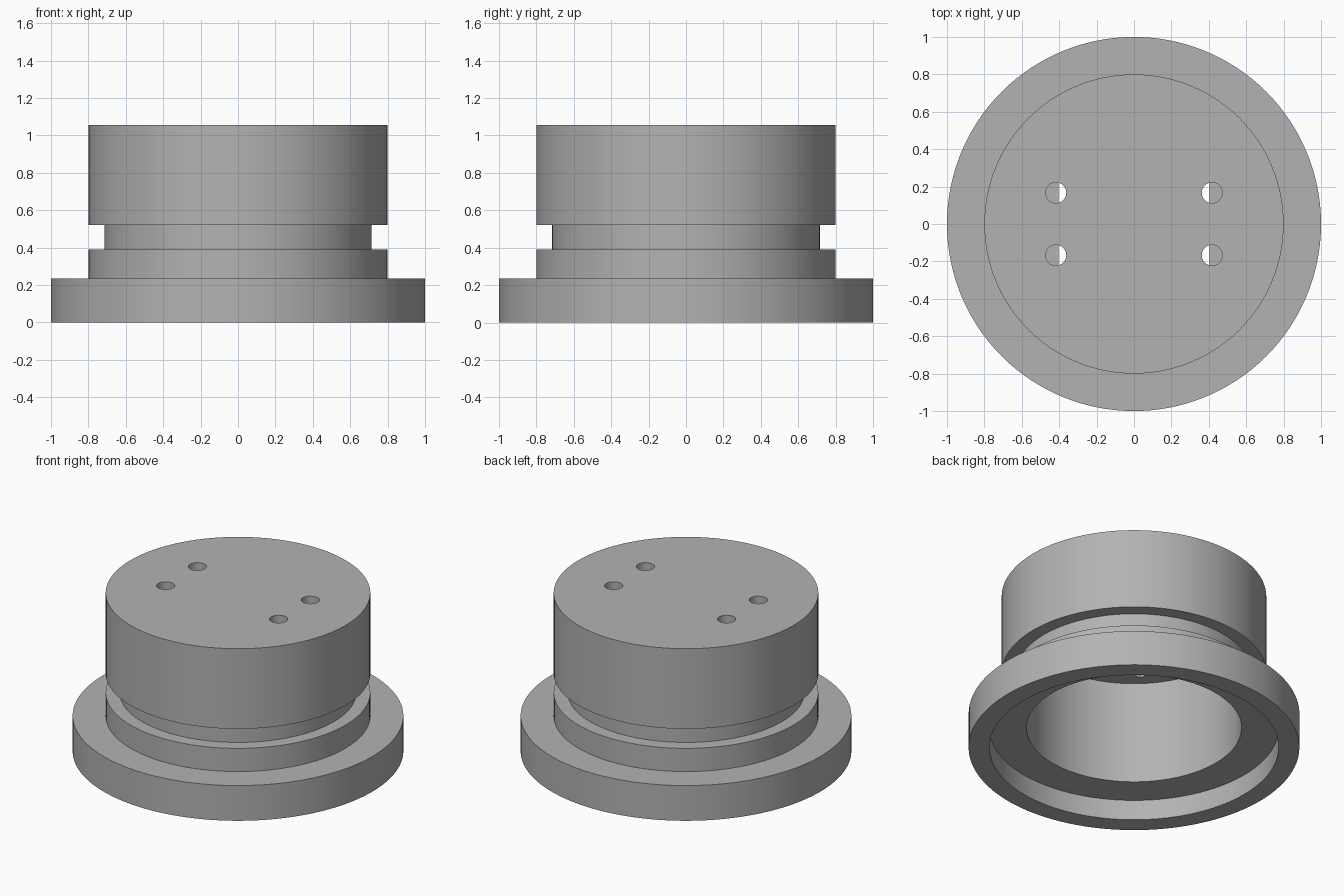
import bpy
import bmesh
from math import tau, radians
from mathutils import Matrix, Vector

cube = bpy.data.objects.get("Cube")
if cube:
    bpy.data.objects.remove(cube, do_unlink=True)

TOP = 1.055
CEILING = 0.82
POCKET_TOP = 0.94

grey = bpy.data.materials.new("plain grey")
grey.use_nodes = True
colour = (0.45, 0.45, 0.45, 1)
grey.diffuse_color = colour
grey.node_tree.nodes["Principled BSDF"].inputs["Base Color"].default_value = colour


def add_object(name, bm):
    bmesh.ops.recalc_face_normals(bm, faces=bm.faces)
    mesh = bpy.data.meshes.new(name)
    bm.to_mesh(mesh)
    bm.free()
    mesh.materials.append(grey)
    obj = bpy.data.objects.new(name, mesh)
    bpy.context.collection.objects.link(obj)
    return obj


def lathe(name, profile, steps=128):
    bm = bmesh.new()
    verts = [bm.verts.new((r, 0, z)) for r, z in profile]
    edges = [bm.edges.new(pair) for pair in zip(verts, verts[1:])]
    bmesh.ops.spin(bm, geom=verts + edges, axis=(0, 0, 1), cent=(0, 0, 0),
                   angle=tau, steps=steps, use_duplicate=False)
    bmesh.ops.remove_doubles(bm, verts=bm.verts, dist=0.0001)
    return add_object(name, bm)


def cut(target, cutter):
    mod = target.modifiers.new(cutter.name, "BOOLEAN")
    mod.operation = "DIFFERENCE"
    mod.solver = "EXACT"
    mod.object = cutter
    bpy.context.view_layer.objects.active = target
    bpy.ops.object.modifier_apply(modifier=mod.name)
    bpy.data.objects.remove(cutter, do_unlink=True)


# Flanged cap: stepped outside with a groove, recessed rim and bore inside
body = lathe("flanged_cap", [
    (0, TOP), (0.8, TOP), (0.8, 0.52), (0.715, 0.52), (0.715, 0.39),
    (0.8, 0.39), (0.8, 0.235), (1, 0.235), (1, 0), (0.875, 0),
    (0.875, 0.135), (0.65, 0.135), (0.65, CEILING), (0, CEILING)])

# Square pocket in the bore ceiling
bm = bmesh.new()
bmesh.ops.create_cube(bm, size=1)
bmesh.ops.scale(bm, vec=(0.81, 0.84, 0.3), verts=bm.verts)
bmesh.ops.translate(bm, vec=(0, 0, POCKET_TOP - 0.15), verts=bm.verts)
cut(body, add_object("pocket_cutter", bm))

# Four small holes through the top, half over the pocket
bm = bmesh.new()
for sx in (-1, 1):
    for sy in (-1, 1):
        spot = Vector((sx * 0.417, sy * 0.167, TOP))
        bmesh.ops.create_cone(bm, cap_ends=True, segments=32, radius1=0.055,
                              radius2=0.055, depth=0.3,
                              matrix=Matrix.Translation(spot))
cut(body, add_object("hole_cutter", bm))

bpy.ops.object.select_all(action="DESELECT")
body.select_set(True)
bpy.context.view_layer.objects.active = body
bpy.ops.object.shade_smooth_by_angle(angle=radians(30))
